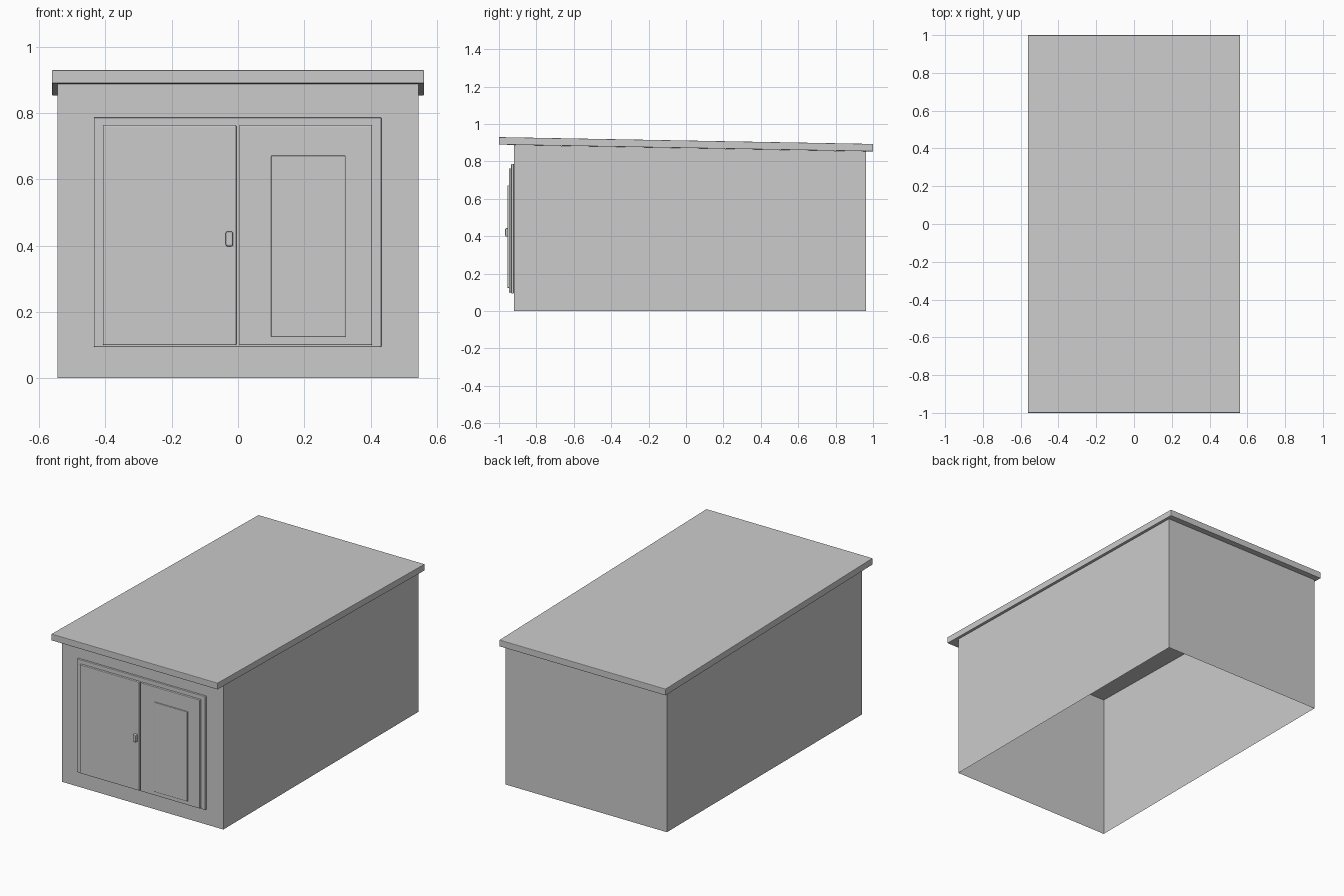
import bpy, bmesh

if "Cube" in bpy.data.objects:
    bpy.data.objects.remove(bpy.data.objects["Cube"])

def box(name, x0, x1, y0, y1, z0, z1, bevel=0.0, segments=2, drop=0.0, open_ends=False):
    """Box between two corners; 'drop' lowers the top along +y, optionally without top and bottom."""
    bm = bmesh.new()
    bmesh.ops.create_cube(bm, size=1)
    for v in bm.verts:
        x, y, z = v.co
        v.co = (x1 if x > 0 else x0, y1 if y > 0 else y0, z1 if z > 0 else z0)
    if open_ends:
        ends = [f for f in bm.faces if abs(f.normal.z) > 0.9]
        bmesh.ops.delete(bm, geom=ends, context='FACES_ONLY')
    for v in bm.verts:
        if v.co.y == max(w.co.y for w in bm.verts) and v.co.z > 0.5:
            v.co.z -= drop
    mesh = bpy.data.meshes.new(name)
    bm.to_mesh(mesh)
    bm.free()
    ob = bpy.data.objects.new(name, mesh)
    bpy.context.collection.objects.link(ob)
    if bevel:
        mod = ob.modifiers.new("soft_edges", 'BEVEL')
        mod.width = bevel
        mod.segments = segments
    return ob

# Thin walls, open underneath, top edge following the roof slope
box("walls", -0.545, 0.545, -0.92, 0.963, 0, 0.8885, drop=0.0345, open_ends=True)

# Sloping roof slab with overhang
SLOPE = 0.0365
roof = box("roof", -0.562, 0.562, -1, 1, 0.89, 0.93, bevel=0.003)
for v in roof.data.vertices:
    if v.co.y > 0:
        v.co.z -= SLOPE

# Door surround, two doors, raised panel and handle, layered outward from the front wall
WALL = -0.9205
for name, x0, x1, depth, z0, z1, bevel in (
    ("door_frame", -0.435, 0.433, 0.014, 0.094, 0.787, 0.003),
    ("left_door", -0.408, -0.005, 0.027, 0.100, 0.763, 0.003),
    ("right_door", 0.004, 0.405, 0.027, 0.100, 0.763, 0.003),
    ("door_panel", 0.100, 0.325, 0.034, 0.124, 0.672, 0.003),
    ("door_handle", -0.037, -0.015, 0.046, 0.398, 0.443, 0.005),
):
    box(name, x0, x1, WALL - depth, WALL, z0, z1, bevel=bevel)
